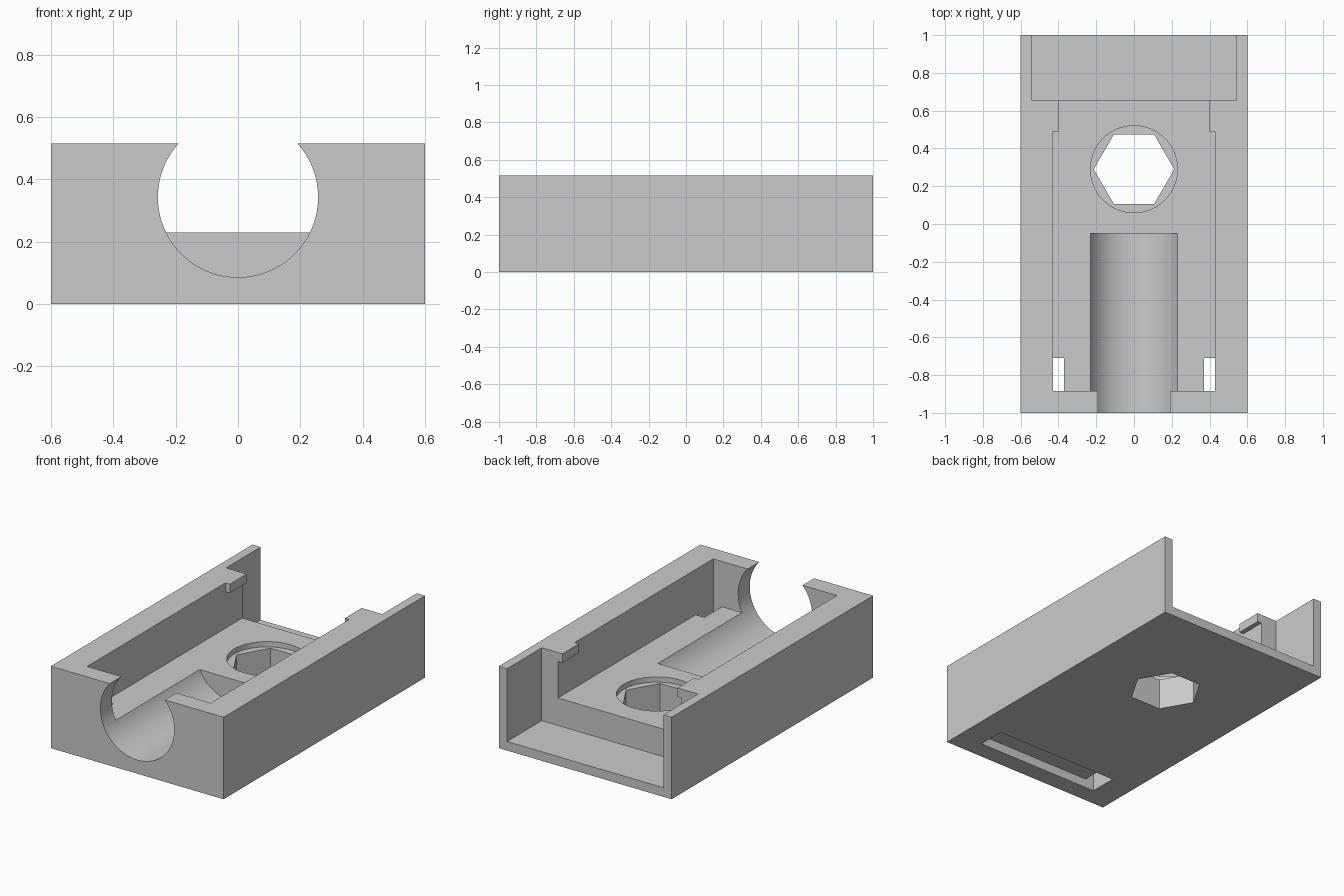
import bpy
import math

cube = bpy.data.objects.get("Cube")
if cube:
    bpy.data.objects.remove(cube, do_unlink=True)

HEIGHT = 0.515
FLOOR = 0.23      # raised floor of the cavity
SKIN = 0.057      # thin wall and floor at the open end
TOP = 0.7         # cutters overshoot the block

grey = bpy.data.materials.new("plain grey")
grey.use_nodes = True
colour = (0.6, 0.6, 0.6, 1)
grey.diffuse_color = colour
grey.node_tree.nodes["Principled BSDF"].inputs["Base Color"].default_value = colour


def box(name, x, y, z):
    """Box from (min, max) ranges."""
    bpy.ops.mesh.primitive_cube_add(size=1)
    ob = bpy.context.object
    ob.name = name
    for axis, (low, high) in enumerate((x, y, z)):
        ob.location[axis] = (low + high) / 2
        ob.scale[axis] = high - low
    bpy.ops.object.transform_apply(location=True, rotation=True, scale=True)
    return ob


def cylinder(name, sides, radius, depth, location, rotation=(0, 0, 0)):
    bpy.ops.mesh.primitive_cylinder_add(vertices=sides, radius=radius, depth=depth,
                                        location=location, rotation=rotation)
    ob = bpy.context.object
    ob.name = name
    bpy.ops.object.transform_apply(location=True, rotation=True, scale=True)
    return ob


# Solid block
body = box("housing_body", (-0.6, 0.6), (-1, 1), (0, HEIGHT))
body.data.materials.append(grey)

# Main cavity, narrower near the rim at the back so that two small tabs remain
cutters = [
    box("cavity_lower", (-0.43, 0.43), (-0.885, 0.75), (FLOOR, 0.459)),
    box("cavity_upper", (-0.43, 0.43), (-0.885, 0.49), (0.3, TOP)),
    box("cavity_between_tabs", (-0.4, 0.4), (0.4, 0.75), (0.3, TOP)),
    # Wide, deep recess open at the back
    box("back_recess", (-0.543, 0.543), (0.657, 1.2), (SKIN, TOP)),
    # Round channel through the front wall
    cylinder("front_bore", 96, 0.257, 1.15, (0, -0.625, 0.343), (math.pi / 2, 0, 0)),
    # Bolt hole with a shallow round counterbore
    cylinder("counterbore", 96, 0.23, 0.1, (0, 0.29, 0.247)),
    cylinder("hex_hole", 6, 0.213, 0.6, (0, 0.29, 0.1), (0, 0, math.pi / 6)),
    # Strap channel under the front, with a riser at each end
    box("strap_channel", (-0.43, 0.43), (-0.885, -0.71), (-0.1, SKIN)),
]
for side in (-1, 1):
    ends = sorted((side * 0.37, side * 0.43))
    cutters.append(box("strap_riser", ends, (-0.885, -0.71), (-0.1, 0.35)))

# Subtract every cutter
for cutter in cutters:
    cutter.hide_render = True
    mod = body.modifiers.new(cutter.name, "BOOLEAN")
    mod.operation = "DIFFERENCE"
    mod.solver = "EXACT"
    mod.object = cutter

graph = bpy.context.evaluated_depsgraph_get()
mesh = bpy.data.meshes.new_from_object(body.evaluated_get(graph))
body.modifiers.clear()
body.data = mesh
for cutter in cutters:
    bpy.data.objects.remove(cutter, do_unlink=True)

# One material, smooth curves with sharp edges
mesh.materials.clear()
mesh.materials.append(grey)
for face in mesh.polygons:
    face.material_index = 0
bpy.ops.object.select_all(action="DESELECT")
body.select_set(True)
bpy.context.view_layer.objects.active = body
bpy.ops.object.shade_smooth_by_angle(angle=math.radians(30))
